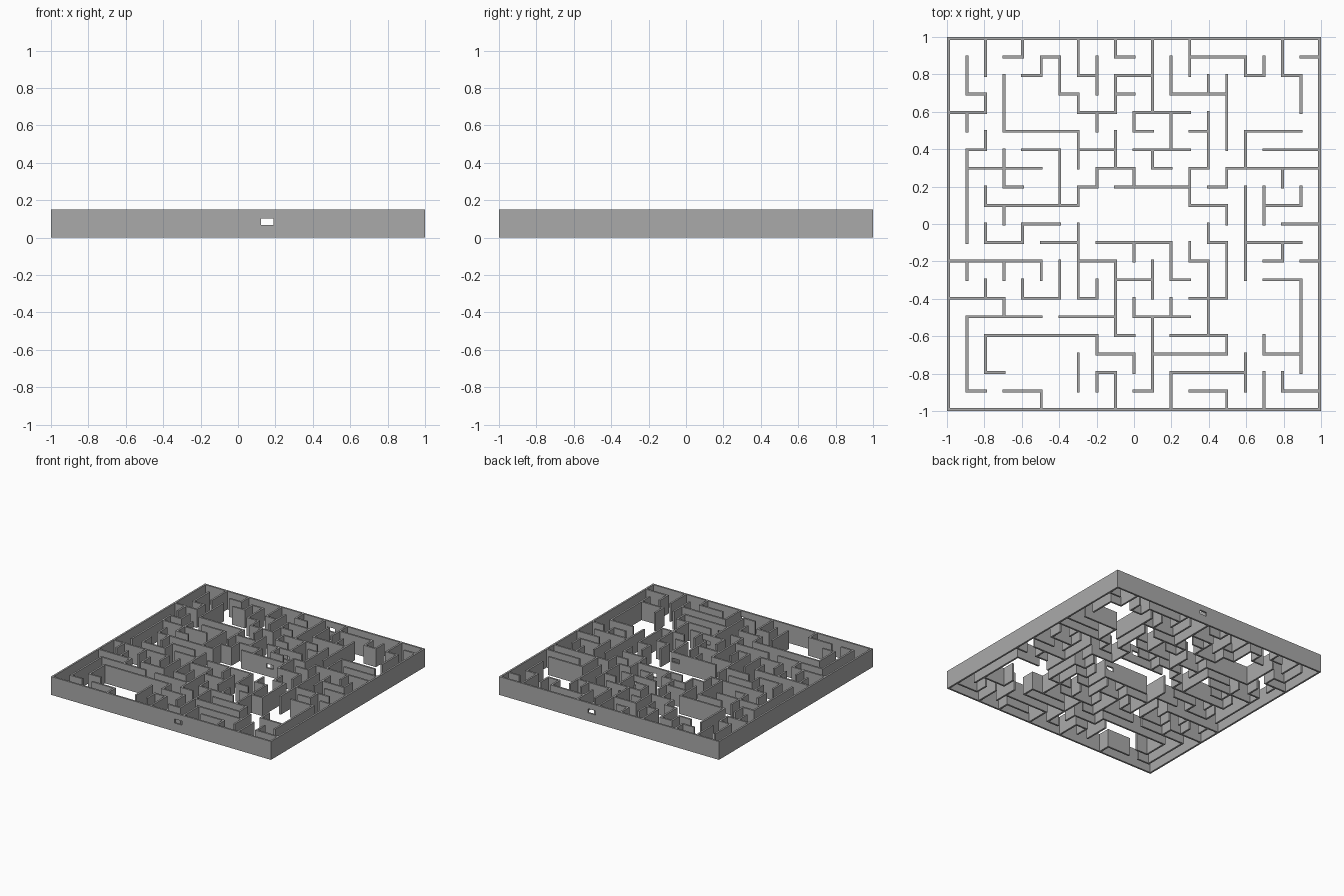
import bpy
import bmesh

if "Cube" in bpy.data.objects:
    bpy.data.objects.remove(bpy.data.objects["Cube"])

N = 20                  # cells per side
T = 0.015               # wall thickness
H = 0.15                # wall height
PITCH = (2 - T) / N
SIZE = 2 * N + 1        # even lattice strips are wall-thick, odd ones corridor-wide
solid = set()


def across(y, *spans):
    """Walls running along x on grid line y; units are tenths."""
    for a, b in spans:
        for i in range(2 * (a + 10), 2 * (b + 10) + 1):
            solid.add((i, 2 * (y + 10)))


def along(x, *spans):
    """Walls running along y on grid line x; units are tenths."""
    for a, b in spans:
        for j in range(2 * (a + 10), 2 * (b + 10) + 1):
            solid.add((2 * (x + 10), j))


# Outer frame
for side in (-10, 10):
    across(side, (-10, 10))
    along(side, (-10, 10))

# Inner walls running left to right, from back to front
across(9, (-7, -6), (-5, -4), (-1, 0), (3, 6), (9, 10))
across(8, (-6, -5), (-3, -2), (-1, 1), (6, 7), (8, 9))
across(7, (-9, -8), (-4, -3), (-1, 0), (2, 5))
across(6, (-10, -8), (-3, -1), (0, 3))
across(5, (-7, -3), (0, 1), (3, 4), (6, 9))
across(4, (-9, -8), (-6, -4), (-3, -1), (0, 3), (7, 10))
across(3, (-9, -5), (-2, 0), (1, 2), (3, 4), (5, 10))
across(2, (-7, -6), (-3, -2), (-1, 3), (4, 5))
across(1, (-8, -3), (3, 5), (7, 9))
across(0, (-6, -4), (8, 10))
across(-1, (-8, -6), (-5, -3), (-2, 2), (4, 5), (6, 9))
across(-2, (-10, -5), (-3, -1), (3, 4), (7, 8), (9, 10))
across(-3, (-1, 1), (2, 3), (7, 9))
across(-4, (-10, -7), (-6, -4), (-3, -2), (3, 5))
across(-5, (-9, -5), (-4, -1), (0, 3))
across(-6, (-8, -2), (-1, 0), (2, 5))
across(-7, (-2, 0), (1, 5), (7, 9))
across(-8, (-8, -7), (-2, -1), (2, 6))
across(-9, (-9, -8), (-7, -5), (0, 1), (3, 5), (8, 10))

# Inner walls running front to back, from left to right
along(-9, (7, 9), (5, 6), (-1, 4), (-3, -2), (-9, -5))
along(-8, (8, 10), (6, 7), (4, 5), (1, 2), (-1, 0), (-4, -3), (-8, -6))
along(-7, (5, 8), (2, 4), (0, 1), (-3, -2), (-5, -4))
along(-6, (9, 10), (-1, 0), (-4, -3))
along(-5, (8, 9), (-3, -2), (-10, -9))
along(-4, (7, 9), (1, 4), (-4, -2))
along(-3, (8, 10), (6, 7), (3, 5), (1, 2), (-4, 0), (-9, -7))
along(-2, (7, 9), (5, 6), (2, 3), (-4, -3), (-7, -6), (-9, -8))
along(-1, (9, 10), (6, 8), (3, 5), (-6, -2), (-10, -8))
along(0, (5, 6), (2, 3), (-2, -1), (-5, -4), (-8, -7))
along(1, (6, 10), (3, 4), (-4, -2), (-9, -5))
along(2, (7, 9), (4, 6), (-3, -1), (-5, -4), (-10, -8))
along(3, (8, 10), (1, 3), (-2, -1))
along(4, (7, 8), (3, 6), (-1, 0), (-6, -2))
along(5, (4, 8), (2, 3), (0, 1), (-4, -1), (-7, -6), (-10, -9))
along(6, (8, 9), (3, 5), (-3, 2), (-9, -7))
along(7, (8, 9), (0, 2), (-7, -6), (-10, -8))
along(8, (8, 10), (2, 3), (-2, -1), (-9, -8))
along(9, (6, 8), (1, 2), (-8, -3))

# One watertight shell for all the walls
line = [-1 + PITCH * (k // 2) + T * (k % 2) for k in range(SIZE + 1)]
bm = bmesh.new()
cache = {}


def vert(i, j, top):
    key = (i, j, top)
    if key not in cache:
        cache[key] = bm.verts.new((line[i], line[j], H * top))
    return cache[key]


for i, j in sorted(solid):
    ring = [(i, j), (i + 1, j), (i + 1, j + 1), (i, j + 1)]
    bm.faces.new([vert(*p, 1) for p in ring])
    bm.faces.new([vert(*p, 0) for p in reversed(ring)])
    for k, (di, dj) in enumerate([(0, -1), (1, 0), (0, 1), (-1, 0)]):
        if (i + di, j + dj) not in solid:
            a, b = ring[k], ring[(k + 1) % 4]
            bm.faces.new([vert(*a, 0), vert(*b, 0), vert(*b, 1), vert(*a, 1)])

mesh = bpy.data.meshes.new("maze_walls")
bm.to_mesh(mesh)
bm.free()
maze = bpy.data.objects.new("maze_walls", mesh)
bpy.context.collection.objects.link(maze)

grey = bpy.data.materials.new("mid grey")
grey.diffuse_color = (0.40, 0.40, 0.40, 1)
grey.use_nodes = True
grey.node_tree.nodes["Principled BSDF"].inputs["Base Color"].default_value = grey.diffuse_color
mesh.materials.append(grey)

# Small window running straight through from front to back
bpy.ops.mesh.primitive_cube_add(size=1, location=(0.157, 0, 0.085))
cutter = bpy.context.object
cutter.name = "window_cutter"
cutter.scale = (0.066, 2.4, 0.034)
cutter.hide_render = True
cutter.data.materials.append(grey)

mod = maze.modifiers.new("window", "BOOLEAN")
mod.operation = "DIFFERENCE"
mod.solver = "EXACT"
mod.object = cutter
bpy.context.view_layer.objects.active = maze
bpy.ops.object.modifier_apply(modifier=mod.name)
bpy.data.objects.remove(cutter, do_unlink=True)
